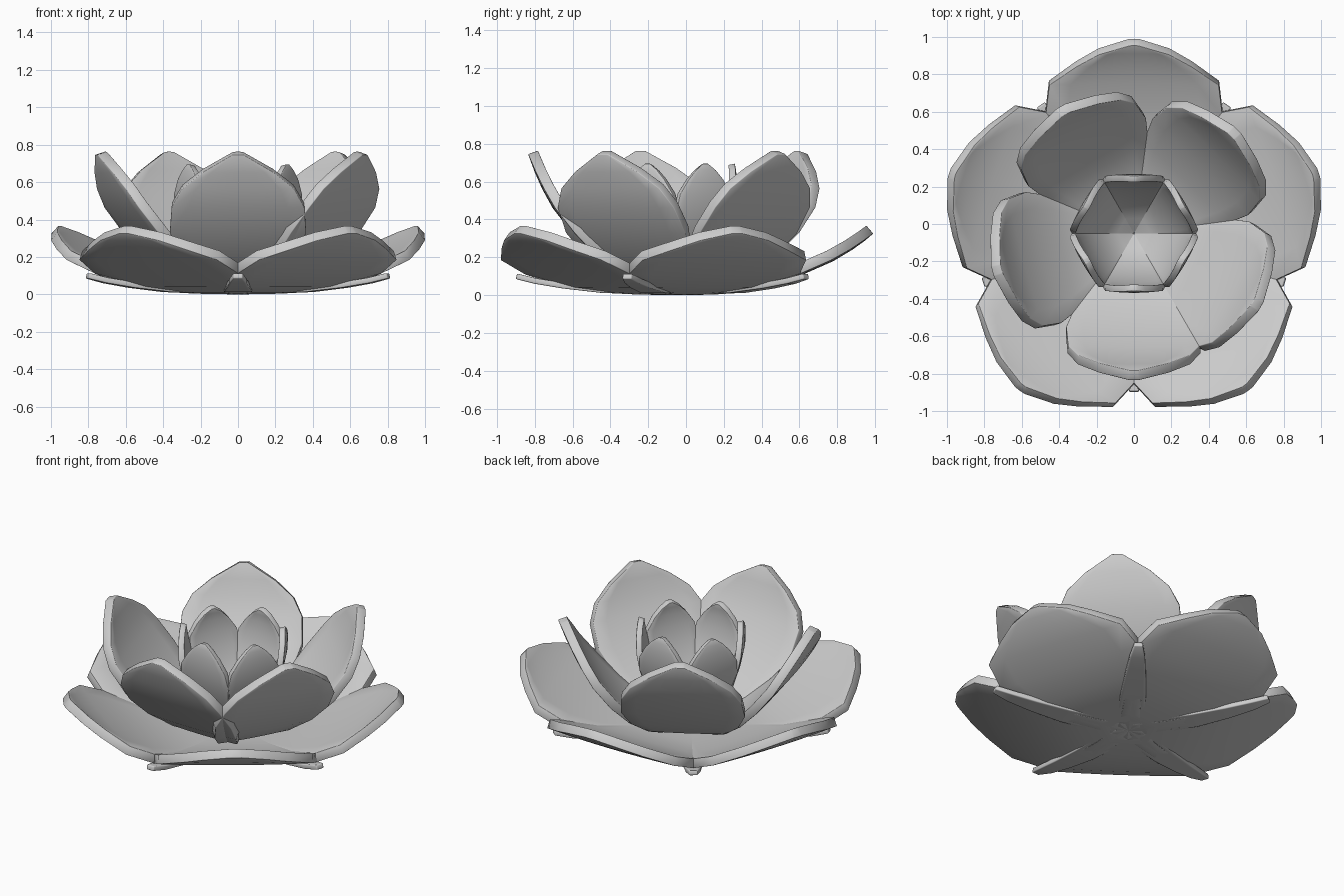
import bpy, bmesh, math

if "Cube" in bpy.data.objects:
    bpy.data.objects.remove(bpy.data.objects["Cube"])

CENTRE_Y = -0.05
COLS = 8


def petal(name, angle, rows, thick, cup):
    """rows: (distance from centre, height, half width) along the outer face."""
    bm = bmesh.new()
    a = math.radians(angle)
    ca, sa = math.cos(a), math.sin(a)
    grid = []
    for u, z, w in rows:
        line = []
        for i in range(COLS + 1):
            t = 2 * i / COLS - 1
            v = w * t
            uu = u - cup * t * t * w
            line.append(bm.verts.new((uu * ca - v * sa, uu * sa + v * ca + CENTRE_Y,
                                      z + 0.3 * cup * t * t * w)))
        grid.append(line)
    for r in range(len(grid) - 1):
        for i in range(COLS):
            bm.faces.new((grid[r][i], grid[r + 1][i], grid[r + 1][i + 1], grid[r][i + 1]))
    me = bpy.data.meshes.new(name)
    bm.to_mesh(me)
    bm.free()
    ob = bpy.data.objects.new(name, me)
    bpy.context.collection.objects.link(ob)
    # thickness grows towards the inside of the flower
    m = ob.modifiers.new("thickness", 'SOLIDIFY')
    m.thickness = thick
    m.offset = 1
    b = ob.modifiers.new("soft_rim", 'BEVEL')
    b.width = thick * 0.2
    b.segments = 2
    b.limit_method = 'ANGLE'
    b.angle_limit = math.radians(60)
    bpy.ops.object.select_all(action='DESELECT')
    ob.select_set(True)
    bpy.context.view_layer.objects.active = ob
    bpy.ops.object.shade_smooth_by_angle(angle=math.radians(40))


# wide, low outer petals
outer = [(0.0, 0.0, 0.08), (0.15, 0.002, 0.17), (0.3, 0.01, 0.27), (0.48, 0.04, 0.385),
         (0.66, 0.105, 0.475), (0.83, 0.18, 0.455), (0.93, 0.24, 0.31),
         (0.995, 0.287, 0.19), (1.04, 0.325, 0.03)]
for k in range(5):
    petal(f"outer_petal_{k + 1}", 90 + 72 * k, outer, 0.055, 0.03)

# steeper middle petals, spaced 75 degrees apart
middle = [(0.0, 0.02, 0.06), (0.15, 0.035, 0.14), (0.3, 0.10, 0.235), (0.43, 0.20, 0.315),
          (0.55, 0.325, 0.365), (0.655, 0.46, 0.355), (0.71, 0.56, 0.30),
          (0.75, 0.65, 0.19), (0.785, 0.745, 0.03)]
for k in range(5):
    petal(f"middle_petal_{k + 1}", -30 + 75 * k, middle, 0.055, 0.03)

# upright bud petals
inner = [(0.0, 0.04, 0.03), (0.10, 0.09, 0.065), (0.19, 0.19, 0.115), (0.255, 0.31, 0.15),
         (0.295, 0.43, 0.168), (0.315, 0.53, 0.155), (0.318, 0.61, 0.105),
         (0.315, 0.66, 0.06), (0.308, 0.695, 0.015)]
for k in range(6):
    petal(f"inner_petal_{k + 1}", 30 + 60 * k, inner, 0.035, 0.05)

# narrow sepals beneath the gaps of the outer petals
sepal = [(-0.12, 0.06, 0.08), (0.0, 0.03, 0.08), (0.2, 0.006, 0.08),
         (0.4, 0.012, 0.075), (0.6, 0.035, 0.06), (0.75, 0.06, 0.045), (0.85, 0.085, 0.025)]
for k in range(5):
    petal(f"sepal_{k + 1}", 54 + 72 * k, sepal, 0.03, 0.0)
